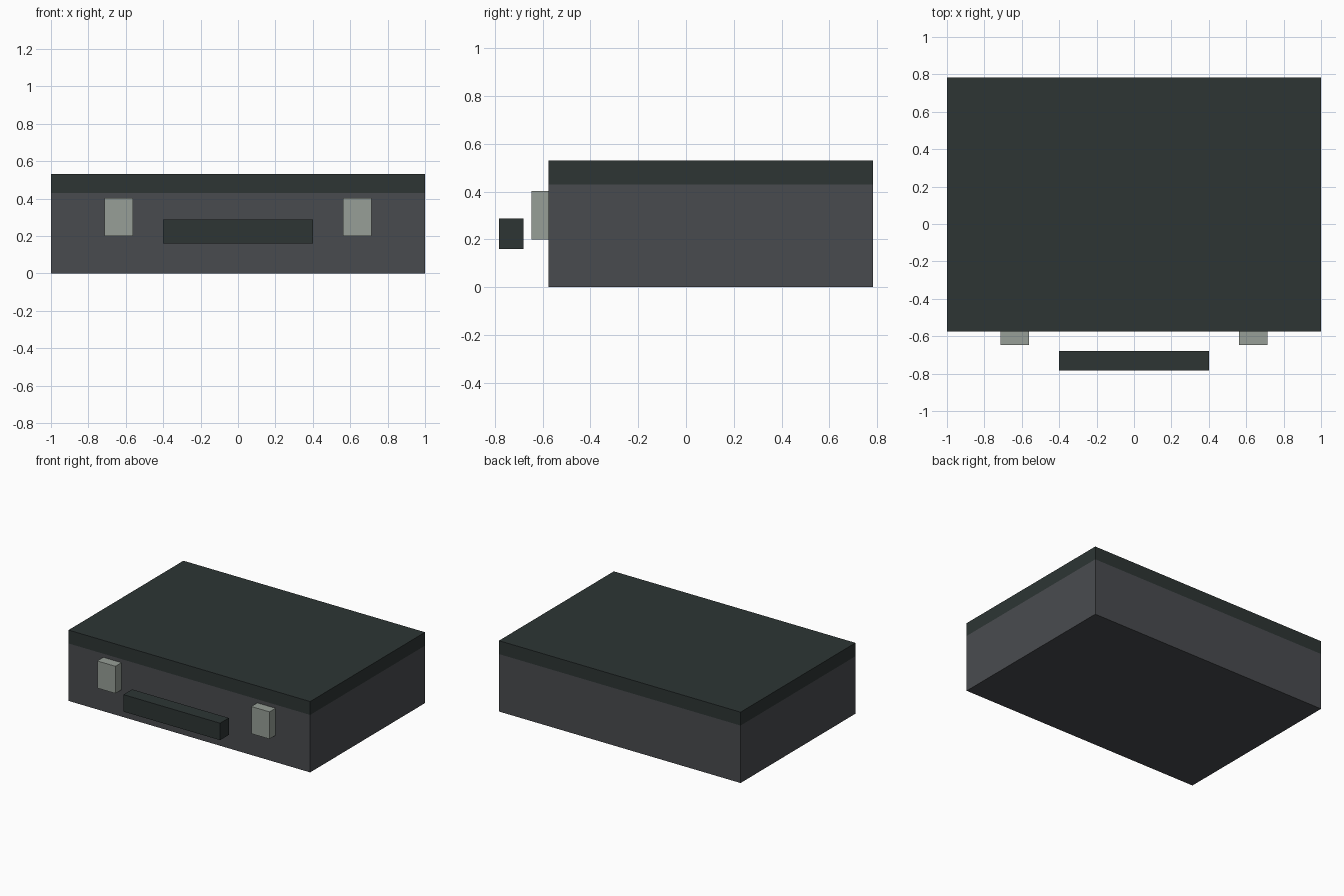
import bpy, bmesh
from mathutils import Vector

if "Cube" in bpy.data.objects:
    bpy.data.objects.remove(bpy.data.objects["Cube"])


def material(name, rgb):
    lin = [((c / 255 + 0.055) / 1.055) ** 2.4 for c in rgb]
    m = bpy.data.materials.new(name)
    m.diffuse_color = (*lin, 1)
    m.use_nodes = True
    m.node_tree.nodes["Principled BSDF"].inputs["Base Color"].default_value = m.diffuse_color
    return m


def box(name, lo, hi, mat):
    lo, hi = Vector(lo), Vector(hi)
    bm = bmesh.new()
    bmesh.ops.create_cube(bm, size=1)
    for v in bm.verts:
        v.co = (lo + hi) / 2 + v.co * (hi - lo)
    me = bpy.data.meshes.new(name)
    bm.to_mesh(me)
    bm.free()
    me.materials.append(mat)
    ob = bpy.data.objects.new(name, me)
    bpy.context.collection.objects.link(ob)
    return ob


dark_green = material("dark green leather", (45, 53, 52))
grey = material("charcoal grey", (73, 75, 79))
metal = material("pale metal", (151, 159, 151))

FRONT, BACK = -0.575, 0.783

# Case body and lid
box("case_body", (-1, FRONT, 0), (1, BACK, 0.43), grey)
box("case_lid", (-1, FRONT, 0.43), (1, BACK, 0.53), dark_green)

# Carry handle, standing clear of the front
box("handle", (-0.4, -0.783, 0.16), (0.4, -0.68, 0.287), dark_green)

# Pair of latches
for side, x in (("left", -0.6375), ("right", 0.6375)):
    box("latch_" + side, (x - 0.075, -0.646, 0.2), (x + 0.075, FRONT, 0.403), metal)
